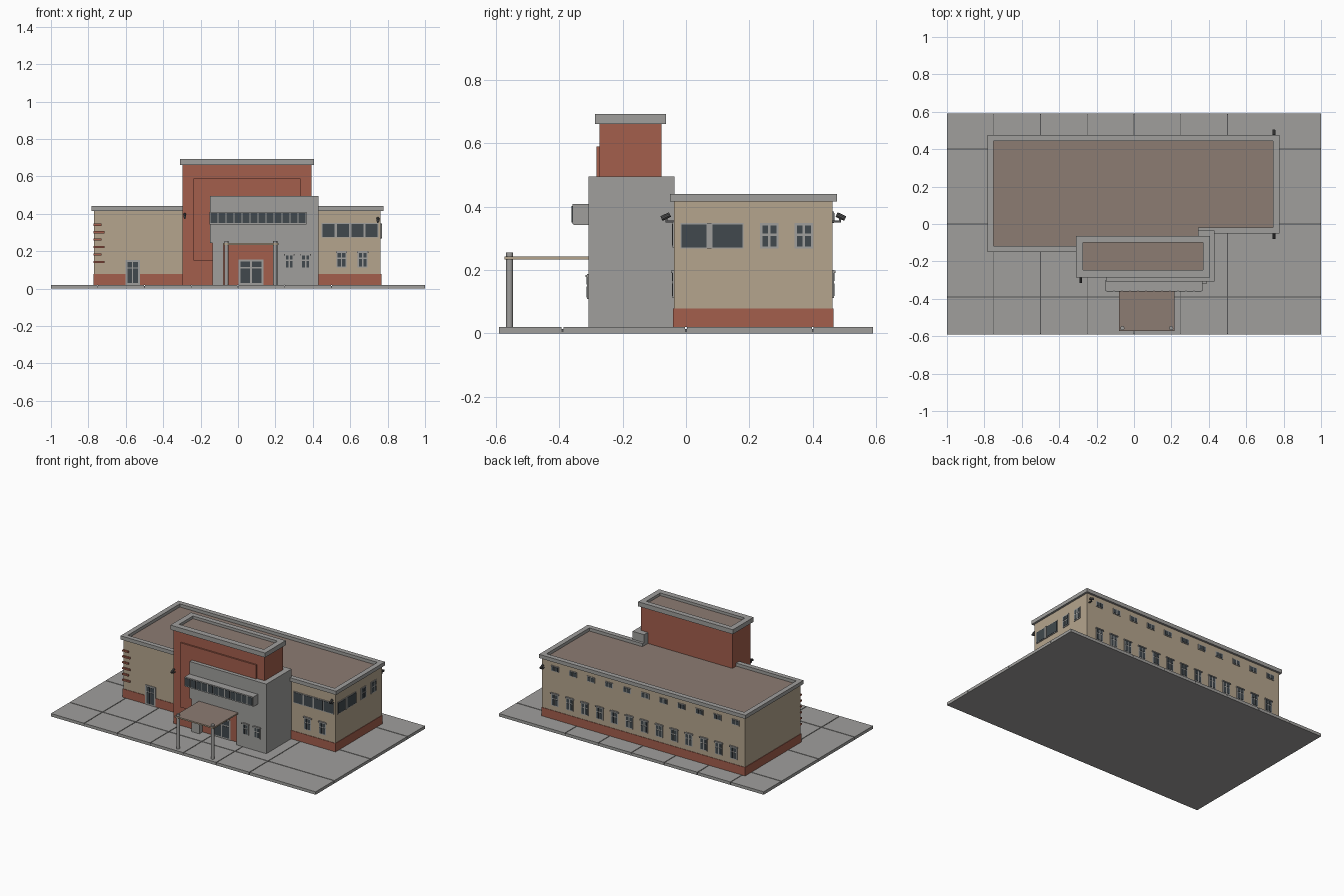
import bpy, bmesh, math
from mathutils import Matrix, Vector

if "Cube" in bpy.data.objects:
    bpy.data.objects.remove(bpy.data.objects["Cube"])


def material(name, r, g, b):
    m = bpy.data.materials.new(name)
    m.diffuse_color = (r, g, b, 1)
    m.use_nodes = True
    m.node_tree.nodes["Principled BSDF"].inputs["Base Color"].default_value = m.diffuse_color
    return m


GRAY = material("concrete_gray", .35, .345, .335)
BEIGE = material("beige_wall", .46, .375, .268)
BRICK = material("red_brick", .37, .112, .073)
ROOF = material("roof_brown", .262, .2, .17)
GLASS = material("dark_glass", .052, .066, .075)
DARK = material("dark_joint", .09, .09, .092)


def finish(name, bm, mats):
    bmesh.ops.recalc_face_normals(bm, faces=bm.faces)
    me = bpy.data.meshes.new(name)
    bm.to_mesh(me)
    bm.free()
    for m in mats:
        me.materials.append(m)
    ob = bpy.data.objects.new(name, me)
    bpy.context.collection.objects.link(ob)
    return ob


def add_box(bm, x0, x1, y0, y1, z0, z1, mi=0):
    mat = Matrix.Translation(((x0 + x1) / 2, (y0 + y1) / 2, (z0 + z1) / 2)) @ \
        Matrix.Diagonal((abs(x1 - x0), abs(y1 - y0), abs(z1 - z0), 1))
    for v in bmesh.ops.create_cube(bm, size=1, matrix=mat)["verts"]:
        for f in v.link_faces:
            f.material_index = mi


def boxes(name, mat, *specs):
    bm = bmesh.new()
    for s in specs:
        add_box(bm, *s)
    return finish(name, bm, [mat])


def prism(name, pts, a, b, mats, upright=False):
    """Extrude a plan (x, y) in z, or a front profile (x, z) in y.
    A second material goes on upward faces."""
    bm = bmesh.new()
    vs = [bm.verts.new((p, a, q) if upright else (p, q, a)) for p, q in pts]
    f = bm.faces.new(vs)
    r = bmesh.ops.extrude_face_region(bm, geom=[f])
    move = Vector((0, b - a, 0)) if upright else Vector((0, 0, b - a))
    bmesh.ops.translate(bm, vec=move, verts=[v for v in r["geom"] if isinstance(v, bmesh.types.BMVert)])
    bmesh.ops.recalc_face_normals(bm, faces=bm.faces)
    if len(mats) > 1:
        for f in bm.faces:
            f.material_index = 1 if f.normal.z > .5 else 0
    return finish(name, bm, mats)


def ring(name, outer, inner, z0, z1, mat):
    """Hollow parapet between two matching outlines."""
    bm = bmesh.new()
    loops = [[bm.verts.new((x, y, z)) for x, y in pts]
             for pts, z in ((outer, z0), (outer, z1), (inner, z1), (inner, z0))]
    n = len(outer)
    for k in range(4):
        a, b = loops[k], loops[(k + 1) % 4]
        for i in range(n):
            j = (i + 1) % n
            bm.faces.new((a[i], a[j], b[j], b[i]))
    return finish(name, bm, [mat])


def window(name, side, wall, u0, u1, z0, z1, cols, rows, rim=.007, bar=.006, lintel=False):
    """Gray frame plate with a grid of dark panes; rows = relative heights from the bottom."""
    bm = bmesh.new()

    def plate(a, b, c, d, depth, mi):
        s = -1 if side == "front" else 1
        if side == "right":
            add_box(bm, wall - .002, wall + depth, a, b, c, d, mi)
        else:
            add_box(bm, a, b, wall - s * .002, wall + s * depth, c, d, mi)

    plate(u0, u1, z0, z1, .004, 0)
    pw = (u1 - u0 - 2 * rim - (cols - 1) * bar) / cols
    ph = (z1 - z0 - 2 * rim - (len(rows) - 1) * bar) / sum(rows)
    z = z0 + rim
    for h in rows:
        for c in range(cols):
            u = u0 + rim + c * (pw + bar)
            plate(u, u + pw, z, z + h * ph, .006, 1)
        z += h * ph + bar
    if lintel:
        plate(u0 - .004, u1 + .004, z1 - .009, z1 - .002, .009, 0)
    return finish(name, bm, [GRAY, GLASS])


# Paved ground slab with open joints between tiles
boxes("ground_base", DARK, (-.998, .998, -.588, .588, .001, .014))
boxes("ground_underside", GRAY, (-1, 1, -.59, .59, 0, .004))
xs = [-1, -.75, -.5, -.25, 0, .25, .5, 1]
ys = [-.59, -.39, 0, .4, .59]
g = .0025
tiles = []
for j in range(4):
    for i in range(7):
        tiles.append((xs[i] + (g if i else 0), xs[i + 1] - (g if i < 6 else 0),
                      ys[j] + (g if j else 0), ys[j + 1] - (g if j < 3 else 0), .004, .02))
boxes("paving_tiles", GRAY, *tiles)


# Main building: stepped footprint, brick plinth, roof and parapet
def footprint(x0, x1, y0, ys_, y1, xs_):
    return [(x0, y0), (xs_, y0), (xs_, ys_), (x1, ys_), (x1, y1), (x0, y1)]


prism("main_building", footprint(-.77, .763, -.137, -.038, .463, .38), .02, .42, [BEIGE, ROOF])
prism("brick_plinth", footprint(-.773, .766, -.14, -.041, .466, .377), .02, .078, [BRICK])
ring("main_parapet", footprint(-.783, .777, -.15, -.051, .477, .37),
     footprint(-.75, .743, -.118, -.018, .443, .342), .416, .441, GRAY)

# Brick entrance tower with raised panel and cap
rect = lambda x0, x1, y0, y1: [(x0, y0), (x1, y0), (x1, y1), (x0, y1)]
prism("brick_tower", rect(-.297, .393, -.273, -.077), .02, .675, [BRICK, ROOF])
ring("tower_cap", rect(-.31, .405, -.287, -.063), rect(-.272, .368, -.247, -.098), .662, .693, GRAY)
prism("tower_raised_panel", [(-.238, .15), (-.12, .15), (-.12, .245), (.334, .245), (.334, .59), (-.238, .59)],
      -.283, -.27, [BRICK], upright=True)

# Gray entrance surround and its return around the tower
prism("entrance_surround", [(-.136, .02), (-.077, .02), (-.077, .243), (.205, .243), (.205, .02), (.43, .02),
                            (.43, .495), (-.15, .495), (-.15, .243), (-.136, .243)],
      -.308, -.268, [GRAY], upright=True)
prism("surround_return", [(.39, -.27), (.43, -.27), (.43, -.036), (.342, -.036), (.342, -.08), (.39, -.08)],
      .02, .495, [GRAY])

# Projecting ribbon window over the entrance
boxes("window_bay", GRAY, (-.152, .366, -.355, -.3, .342, .409))
window("bay_window", "front", -.355, -.152, .366, .345, .409, 12, [1], .006, .006)

# Canopy on two columns
prism("canopy", rect(-.08, .217, -.573, -.3), .234, .243, [BEIGE, ROOF])
for i, x in enumerate((-.062, .199)):
    bm = bmesh.new()
    bmesh.ops.create_cone(bm, cap_ends=True, segments=16, radius1=.011, radius2=.011, depth=.235,
                          matrix=Matrix.Translation((x, -.557, .1375)))
    finish(f"canopy_column_{i}", bm, [GRAY])
    ob = bpy.context.collection.objects[f"canopy_column_{i}"]
    for p in ob.data.polygons:
        p.use_smooth = abs(p.normal.z) < .5

# Doors
window("entrance_door", "front", -.273, .003, .136, .02, .155, 2, [2.6, 1], .01, .009)
window("side_door", "front", -.138, -.602, -.525, .02, .152, 2, [2.6, 1], .01, .006)

# Front windows
for i, (a, b) in enumerate(((.25, .297), (.337, .386))):
    window(f"entrance_window_{i}", "front", -.308, a, b, .108, .187, 2, [1.3, 1], .006, .007, True)
for i, (a, b) in enumerate(((.527, .58), (.64, .693))):
    window(f"wing_window_{i}", "front", -.038, a, b, .112, .2, 2, [1.4, 1], .006, .007, True)
window("wing_ribbon_window", "front", -.038, .447, .752, .272, .35, 4, [1], .005, .012)

# Right side windows
window("side_ribbon_window_0", "right", .763, -.018, .068, .268, .348, 1, [1], .004)
boxes("side_ribbon_post", GRAY, (.76, .77, .066, .081, .268, .348))
window("side_ribbon_window_1", "right", .763, .079, .182, .268, .348, 1, [1], .004)
for i, y in enumerate((.263, .372)):
    window(f"side_window_{i}", "right", .763, y - .029, y + .029, .268, .348, 2, [1.3, 1], .007, .008)

# Rear windows: tall lower row, small upper row
for i in range(13):
    x = .665 - i * .1125
    window(f"rear_window_{i}", "back", .463, x - .027, x + .027, .112, .2, 2, [1.4, 1], .006, .007, True)
for i in range(11):
    x = .665 - i * .1365
    window(f"rear_high_window_{i}", "back", .463, x - .029, x + .029, .348, .385, 2, [1], .005, .006)

# Brick strips on the left front corner, alternating in length
boxes("corner_strips", BRICK, *[(-.772, -.715 - .014 * (i % 2), -.147, -.13, .136 + .04 * i, .147 + .04 * i)
                                for i in range(6)])


# Wall lamps: arm plus tilted housing
def lamp(name, x, y, z, s):
    bm = bmesh.new()
    add_box(bm, x - .004, x + .004, y, y + s * .026, z - .012, z - .007)
    add_box(bm, x - .003, x + .003, y + s * .02, y + s * .026, z - .012, z + .004)
    rot = Matrix.Rotation(math.radians(-25 * s), 4, 'X') @ Matrix.Rotation(math.radians(90), 4, 'X')
    bmesh.ops.create_cone(bm, cap_ends=True, segments=10, radius1=.008, radius2=.008, depth=.03,
                          matrix=Matrix.Translation((x, y + s * .026, z + .006)) @ rot)
    finish(name, bm, [DARK])


lamp("lamp_tower", -.285, -.273, .385, -1)
lamp("lamp_front", .748, -.038, .363, -1)
lamp("lamp_rear", .748, .463, .363, 1)
